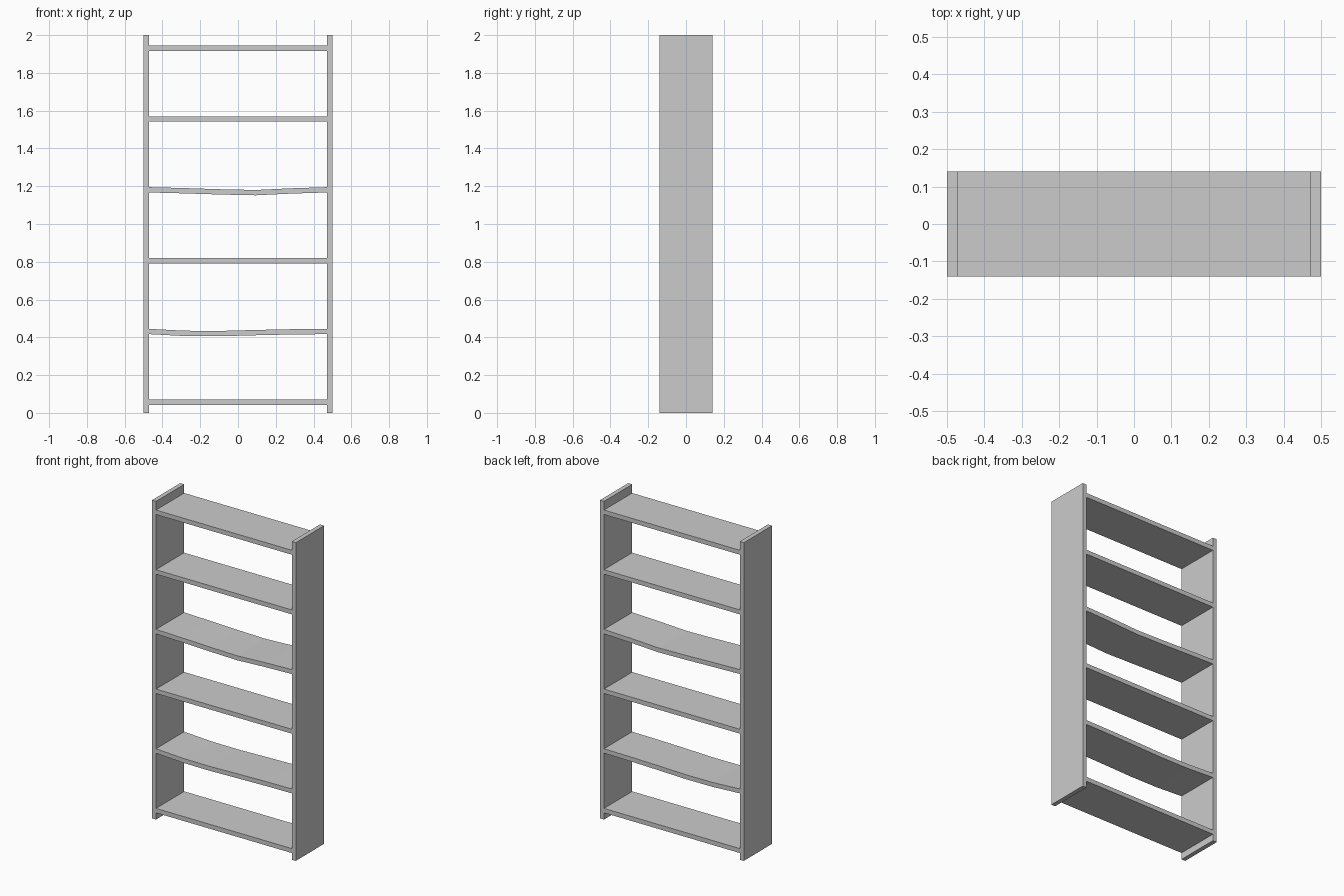
import bpy, bmesh

if "Cube" in bpy.data.objects:
    bpy.data.objects.remove(bpy.data.objects["Cube"])

T = 0.028      # board thickness
D = 0.14       # half depth
X_IN = 0.472   # inner face of the side panels


def board(name, points):
    """Extrude a closed XZ outline through the full depth."""
    bm = bmesh.new()
    front = bm.faces.new([bm.verts.new((x, -D, z)) for x, z in points])
    ext = bmesh.ops.extrude_face_region(bm, geom=[front], use_keep_orig=True)
    for v in ext["geom"]:
        if isinstance(v, bmesh.types.BMVert):
            v.co.y = D
    bmesh.ops.recalc_face_normals(bm, faces=bm.faces)
    mesh = bpy.data.meshes.new(name)
    bm.to_mesh(mesh)
    bm.free()
    obj = bpy.data.objects.new(name, mesh)
    bpy.context.collection.objects.link(obj)


# upright side panels
for side, s in (("left", -1), ("right", 1)):
    a, b = s * X_IN, s * 0.5
    board(f"{side}_side_panel", [(a, 0), (b, 0), (b, 2), (a, 2)])

# shelves: two of them sag, with dips at the four inner joints
sags = {1: (0.010, 0.011, 0.006, 0.002), 3: (0.005, 0.011, 0.015, 0.006)}
for i in range(6):
    z = 0.056 + 0.375 * i
    dips = (0, *sags[i], 0) if i in sags else (0, 0)
    n = len(dips) - 1
    line = [(-X_IN + 2 * X_IN * k / n, z - d) for k, d in enumerate(dips)]
    bottom = [(x, h - T / 2) for x, h in line]
    top = [(x, h + T / 2) for x, h in reversed(line)]
    board(f"shelf_{i + 1}", bottom + top)
